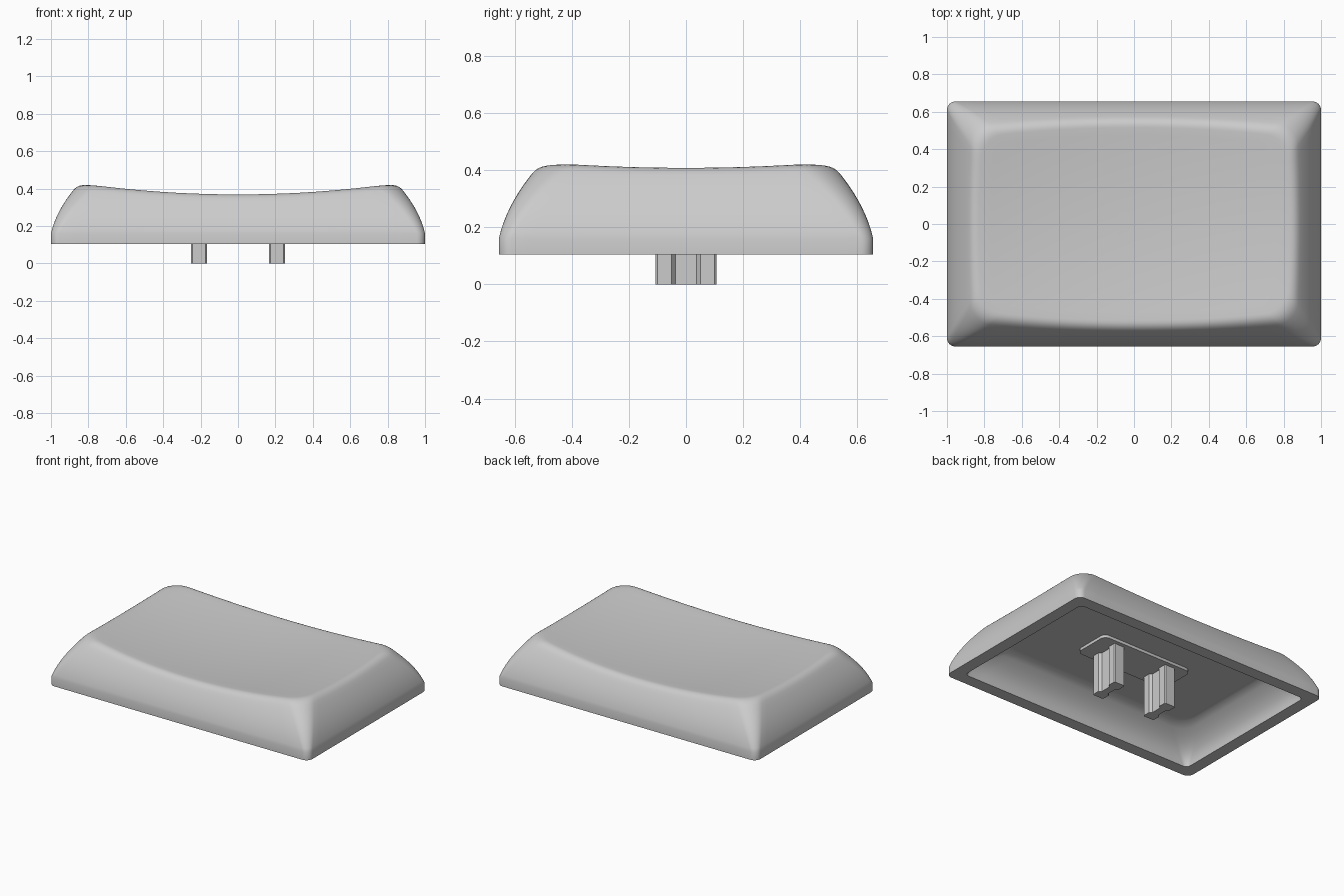
import bpy
import bmesh
from math import cos, sin, pi, radians

HALF_X, HALF_Y = 1.0, 0.655
BASE_Z, SEAM_Z, CEILING_Z = 0.105, 0.16, 0.30

old = bpy.data.objects.get("Cube")
if old:
    bpy.data.objects.remove(old, do_unlink=True)

grey = bpy.data.materials.new("light grey plastic")
grey.use_nodes = True
colour = (0.6, 0.6, 0.6, 1)
grey.diffuse_color = colour
grey.node_tree.nodes["Principled BSDF"].inputs["Base Color"].default_value = colour


def make_keys(arc, side):
    """Positions round a rounded rectangle: (corner, angle or None, edge fraction)."""
    keys = []
    for k in range(4):
        keys += [(k, i / arc, None) for i in range(arc + 1)]
        keys += [(k, None, i / side) for i in range(1, side)]
    return keys


def rounded_point(key, hx, hy, r):
    k, turn, along = key

    def arc_point(c, t):
        c %= 4
        sx, sy = (1, -1, -1, 1)[c], (1, 1, -1, -1)[c]
        a = (c + t) * pi / 2
        return sx * (hx - r) + r * cos(a), sy * (hy - r) + r * sin(a)

    if along is None:
        return arc_point(k, turn)
    p, q = arc_point(k, 1), arc_point(k + 1, 0)
    return tuple(u + (v - u) * along for u, v in zip(p, q))


def finish(name, bm):
    bmesh.ops.recalc_face_normals(bm, faces=bm.faces)
    mesh = bpy.data.meshes.new(name)
    bm.to_mesh(mesh)
    bm.free()
    mesh.materials.append(grey)
    obj = bpy.data.objects.new(name, mesh)
    bpy.context.collection.objects.link(obj)
    bpy.ops.object.select_all(action='DESELECT')
    obj.select_set(True)
    bpy.context.view_layer.objects.active = obj
    bpy.ops.object.shade_smooth_by_angle(angle=radians(38))
    return obj


def loft(name, rings, start=None, end=None):
    """Bridge closed rings; close each end with a fan to a point or one flat face."""
    bm = bmesh.new()
    loops = [[bm.verts.new(p) for p in ring] for ring in rings]
    n = len(loops[0])
    for a, b in zip(loops, loops[1:]):
        for i in range(n):
            j = (i + 1) % n
            bm.faces.new((a[i], a[j], b[j], b[i]))
    for loop, tip in ((loops[0], start), (loops[-1], end)):
        if tip is None:
            bm.faces.new(loop)
        else:
            v = bm.verts.new(tip)
            for i in range(n):
                bm.faces.new((loop[i], loop[(i + 1) % n], v))
    return finish(name, bm)


# Surface rules of the cap
def dish(x, y):
    return 0.345 + 0.09 * (x * x + y * y)


def side_point(key, z, extra=0.0):
    h = max(z - SEAM_Z, 0)
    inset = 0.225 * h + 1.257 * h * h + extra
    return rounded_point(key, HALF_X - inset, HALF_Y - inset, 0.045 + 0.3 * h)


def edge_height(key):
    z = 0.4
    for _ in range(25):
        z = 0.5 * z + 0.5 * dish(*side_point(key, z))
    return z


keys = make_keys(8, 18)
tops = [edge_height(key) for key in keys]
rings = []


def flat_ring(inset, r, z):
    rings.append([(*rounded_point(k, HALF_X - inset, HALF_Y - inset, r), z) for k in keys])


# Cavity: ceiling, then curved inner wall down to the rim
flat_ring(0.27, 0.10, CEILING_Z)
WALL = 8
for i in range(WALL, -1, -1):
    u = i / WALL
    flat_ring(0.085 + 0.15 * u ** 2.2, 0.03 + 0.09 * u,
              BASE_Z + (CEILING_Z - BASE_Z) * u)

# Outer skirt and swept sides
flat_ring(0, 0.045, BASE_Z)
SIDE = 10
for i in range(SIDE + 1):
    ring = []
    for key, top in zip(keys, tops):
        z = SEAM_Z + (top - 0.03 - SEAM_Z) * i / SIDE
        ring.append((*side_point(key, z), z))
    rings.append(ring)

# Soft edge rolling into the dish
ROLL = 5
for i in range(1, ROLL + 1):
    t = i / ROLL
    ring = []
    for key, top in zip(keys, tops):
        a = (*side_point(key, top - 0.03), top - 0.03)
        b = (*side_point(key, top), top)
        c = side_point(key, top, 0.035)
        c = (*c, dish(*c))
        ring.append([(1 - t) ** 2 * p + 2 * t * (1 - t) * q + t * t * s
                     for p, q, s in zip(a, b, c)])
    rings.append(ring)

# Dished top
lip = rings[-1]
DISH = 12
for i in range(DISH - 1, 0, -1):
    s = i / DISH
    rings.append([(x * s, y * s, dish(x * s, y * s)) for x, y, _ in lip])

loft("cap_shell", rings, start=(0, 0, CEILING_Z), end=(0, 0, dish(0, 0)))

# Mounting plate under the ceiling
plate_keys = make_keys(5, 2)
loft("mounting_plate",
     [[(*rounded_point(k, 0.355, 0.135, 0.04), z) for k in plate_keys]
      for z in (0.28, CEILING_Z + 0.005)])

# Pair of waisted stems
quarter = [(0.025, 0.037), (0.042, 0.05), (0.042, 0.1), (0.035, 0.107)]
half = [(x, -y) for x, y in reversed(quarter)] + quarter
outline = half + [(-x, -y) for x, y in half]
for name, cx in (("left_stem", 0.208), ("right_stem", -0.208)):
    loft(name, [[(cx + x, y, z) for x, y in outline] for z in (0, 0.285)])
